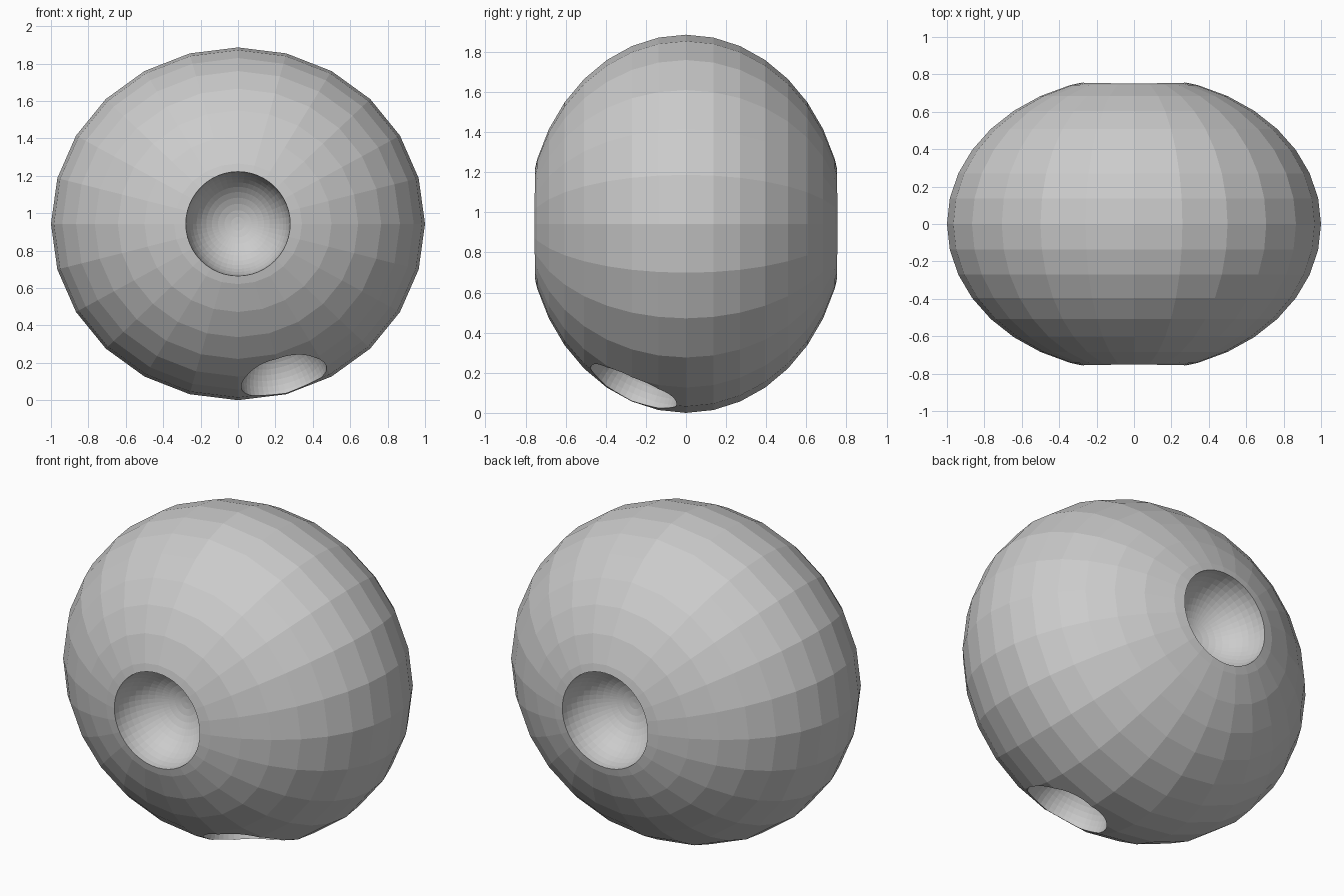
import bpy
from mathutils import Vector, Matrix

if "Cube" in bpy.data.objects:
    bpy.data.objects.remove(bpy.data.objects["Cube"])

CENTRE = Vector((0, 0, 0.943))
RADII = Vector((1.0, 0.79, 0.943))


def ball(name, segments, rings, location, radii, axis):
    """Faceted ellipsoid whose poles lie along the given axis."""
    bpy.ops.mesh.primitive_uv_sphere_add(segments=segments, ring_count=rings, radius=1)
    obj = bpy.context.object
    obj.name = name
    turn = Vector((0, 0, 1)).rotation_difference(Vector(axis)).to_matrix().to_4x4()
    obj.data.transform(Matrix.Translation(location) @ Matrix.Diagonal((*radii, 1)) @ turn)
    return obj


def socket(name, location, axis, radius):
    """Round bowl carved into the body, centred on its surface."""
    cutter = ball(name, 48, 24, Vector(location), (radius,) * 3, axis)
    cutter.hide_render = True
    mod = body.modifiers.new(name, 'BOOLEAN')
    mod.operation = 'DIFFERENCE'
    mod.solver = 'EXACT'
    mod.object = cutter
    bpy.context.view_layer.objects.active = body
    bpy.ops.object.modifier_apply(modifier=name)
    bpy.data.objects.remove(cutter, do_unlink=True)


# Flattened round body with its poles front and back
body = ball("body", 24, 18, CENTRE, RADII, (0, 1, 0))

# Matching front and back sockets
for side, label in ((-1, "front"), (1, "back")):
    socket(label + "_socket", (0, side * 0.755, 0.943), (0, side, 0), 0.279)

# Smaller slanted socket underneath
socket("lower_socket", (0.245, -0.265, 0.125), (0.235, -0.41, -0.884), 0.235)

bpy.ops.object.select_all(action='DESELECT')
body.select_set(True)
bpy.context.view_layer.objects.active = body
bpy.ops.object.shade_flat()
